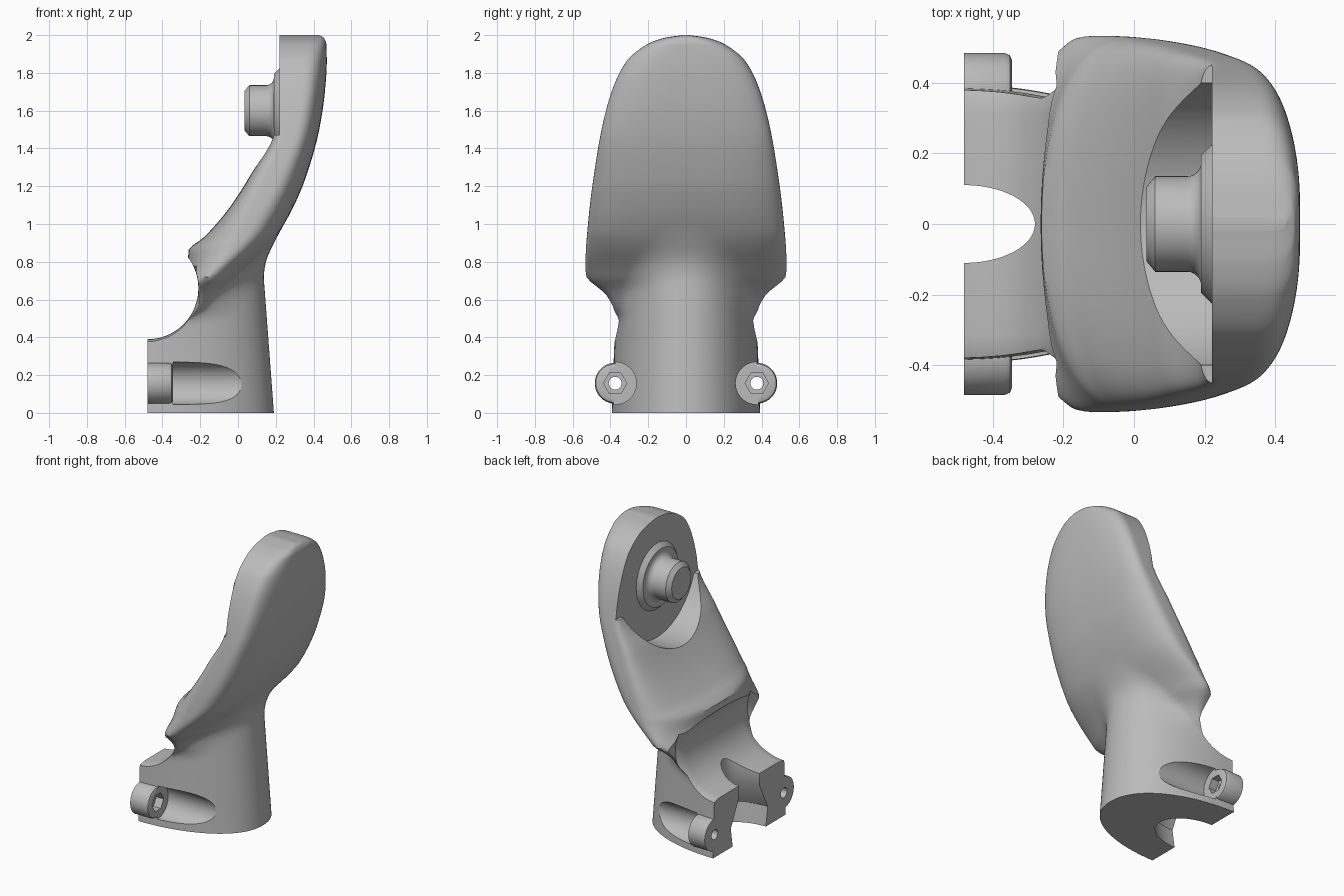
import bpy, bmesh
from math import sin, cos, pi, tau
from mathutils import Vector

if "Cube" in bpy.data.objects:
    bpy.data.objects.remove(bpy.data.objects["Cube"])

grey = bpy.data.materials.new("plain grey")
grey.use_nodes = True
COLOUR = (0.5, 0.5, 0.5, 1)
grey.diffuse_color = COLOUR
grey.node_tree.nodes["Principled BSDF"].inputs["Base Color"].default_value = COLOUR


def loft(name, rings):
    """Closed skin through rings with equal point counts."""
    bm = bmesh.new()
    rows = [[bm.verts.new(p) for p in ring] for ring in rings]
    n = len(rows[0])
    for a, b in zip(rows, rows[1:]):
        for i in range(n):
            j = (i + 1) % n
            bm.faces.new((a[i], a[j], b[j], b[i]))
    bm.faces.new(rows[0][::-1])
    bm.faces.new(rows[-1])
    bmesh.ops.recalc_face_normals(bm, faces=bm.faces)
    mesh = bpy.data.meshes.new(name)
    bm.to_mesh(mesh)
    bm.free()
    mesh.materials.append(grey)
    obj = bpy.data.objects.new(name, mesh)
    bpy.context.collection.objects.link(obj)
    return obj


def turned(name, axis, centre, profile, sides=64):
    """Round part about the x or y axis from (position, radius) pairs."""
    rings = []
    for pos, r in profile:
        ring = []
        for i in range(sides):
            u, v = r * cos(tau * i / sides), r * sin(tau * i / sides)
            p = (pos, u, v) if axis == "x" else (u, pos, v)
            ring.append(Vector(p) + Vector(centre))
        rings.append(ring)
    return loft(name, rings)


def block(name, lo, hi):
    corners = ((0, 0), (1, 0), (1, 1), (0, 1))
    return loft(name, [[((lo[0], hi[0])[a], (lo[1], hi[1])[b], z) for a, b in corners]
                       for z in (lo[2], hi[2])])


def combine(target, tool, operation="DIFFERENCE"):
    mod = target.modifiers.new(operation, "BOOLEAN")
    mod.operation, mod.object, mod.solver = operation, tool, "EXACT"
    bpy.context.view_layer.objects.active = target
    bpy.ops.object.modifier_apply(modifier=mod.name)
    bpy.data.objects.remove(tool)


def smooth_value(rows, col, z):
    """Monotone cubic interpolation of one column over height."""
    def secant(i):
        return (rows[i + 1][col] - rows[i][col]) / (rows[i + 1][0] - rows[i][0])

    def slope(i):
        if i == 0:
            return secant(0)
        if i == len(rows) - 1:
            return secant(i - 1)
        a, b = secant(i - 1), secant(i)
        return 2 * a * b / (a + b) if a * b > 0 else 0

    k = max(i for i in range(len(rows) - 1) if rows[i][0] <= z)
    h = rows[k + 1][0] - rows[k][0]
    t = (z - rows[k][0]) / h
    return ((1 + 2 * t) * (1 - t) ** 2 * rows[k][col] + t * (1 - t) ** 2 * h * slope(k)
            + t * t * (3 - 2 * t) * rows[k + 1][col] + t * t * (t - 1) * h * slope(k + 1))


# paddle: height, back x, widest x, front x, half width
PADDLE = [
    (0, -.6, -.48, -.8, .393),
    (.38, -.6, -.48, -.8, .38),
    (.47, -.28, -.34, -.8, .372),
    (.55, -.1, -.23, -.7, .384),
    (.61, -.07, -.2, -.55, .412),
    (.66, -.04, -.18, -.42, .46),
    (.69, -.01, -.165, -.35, .502),
    (.73, .03, -.14, -.29, .53),
    (.8, .09, -.08, -.265, .532),
    (.86, .145, -.03, -.262, .53),
    (.93, .2, .02, -.18, .525),
    (1.08, .288, .11, -.05, .511),
    (1.25, .36, .2, .06, .489),
    (1.5, .43, .3, .185, .447),
    (1.7, .46, .33, .1, .394),
    (1.86, .47, .34, .1, .316),
    (1.95, .468, .35, .1, .208),
    (1.985, .455, .35, .1, .116),
    (2, .43, .35, .1, .02),
]


def section(z, count=144):
    """Paddle outline, its back blended into the oval column."""
    back, widest, front, w = (smooth_value(PADDLE, c, z) for c in range(1, 5))
    half, blend = .393 - .04 * z, .14
    ring = []
    for i in range(count):
        c, s = cos(tau * i / count), sin(tau * i / count)
        if c > 0:
            reach, power = back - widest, min(2.8, max(2, 4 * z - 1))
        else:
            reach, power = front - widest, max(2.1, 8 * (z - .6))
        x = widest + reach * abs(c) ** (2 / power)
        y = w * abs(s) ** (2 / power)
        if c > 0:
            rim = max(0, 1 - (y / half) ** 2.2)
            column = -.48 + (.67 - .075 * z) * rim ** .5
            near = max(0, blend - abs(x - column))
            x = max(x, column) + min(1, 4 * rim) * near * near / (4 * blend)
        ring.append((x, y if s > 0 else -y, z))
    return ring


# column flowing up into the curved paddle
ROWS = 130
body = loft("bracket_body", [section(2 * (1 - (1 - i / ROWS) ** 2)) for i in range(ROWS + 1)])

# flat mounting plane, and flat face with round scoop for the pin
combine(body, block("mount_cut", (-1, -1, -1), (-.48, 1, .7)))
combine(body, block("face_cut", (-1, -1, 1.47), (.22, 1, 3)))
combine(body, turned("scoop_cut", "x", (0, 0, 1.6), [(-1, .42), (.22, .42)], 96))

# saddle under the lip, flared at the rim to soften it
flare = [(0, .27), (.31, .27), (.345, .273), (.37, .28), (.39, .287), (.43, .272), (.7, .268)]
saddle = [(-y, r) for y, r in flare[:0:-1]] + flare
combine(body, turned("saddle_cut", "y", (-.48, 0, .66), saddle, 96))

# hollow for the tube, waisted towards the top
hollow = [(-.1, .17), (0, .18), (.13, .2), (.31, .11), (.6, .11)]
combine(body, loft("hollow_cut", [
    [(-.48 + (r + .09) * cos(tau * i / 64), r * sin(tau * i / 64), z) for i in range(64)]
    for z, r in hollow]))

# clamping ears with screw clearance, hex recess and through hole
for side in (-1, 1):
    centre = (0, side * .375, .157)
    combine(body, turned("clearance_cut", "x", centre, [(-.345, .112), (.3, .112)]))
    ear = [(-.48, .108), (-.365, .108), (-.351, .102), (-.345, .088)]
    combine(body, turned("ear", "x", centre, ear), "UNION")
    combine(body, turned("hex_cut", "x", centre, [(-.4, .062), (-.3, .062)], 6))
    combine(body, turned("hole_cut", "x", centre, [(-.6, .034), (-.3, .034)], 32))

# pivot pin with flared foot
fillet = [(.15 + .04 * sin(a * pi / 12), .175 - .04 * cos(a * pi / 12)) for a in range(7)]
pin = [(.035, .105), (.06, .135)] + fillet + [(.19, .195), (.23, .235)]
pivot_pin = turned("pivot_pin", "x", (0, 0, 1.6), pin)

for obj in (body, pivot_pin):
    bpy.ops.object.select_all(action="DESELECT")
    obj.select_set(True)
    bpy.context.view_layer.objects.active = obj
    bpy.ops.object.shade_smooth_by_angle(angle=pi / 6)
